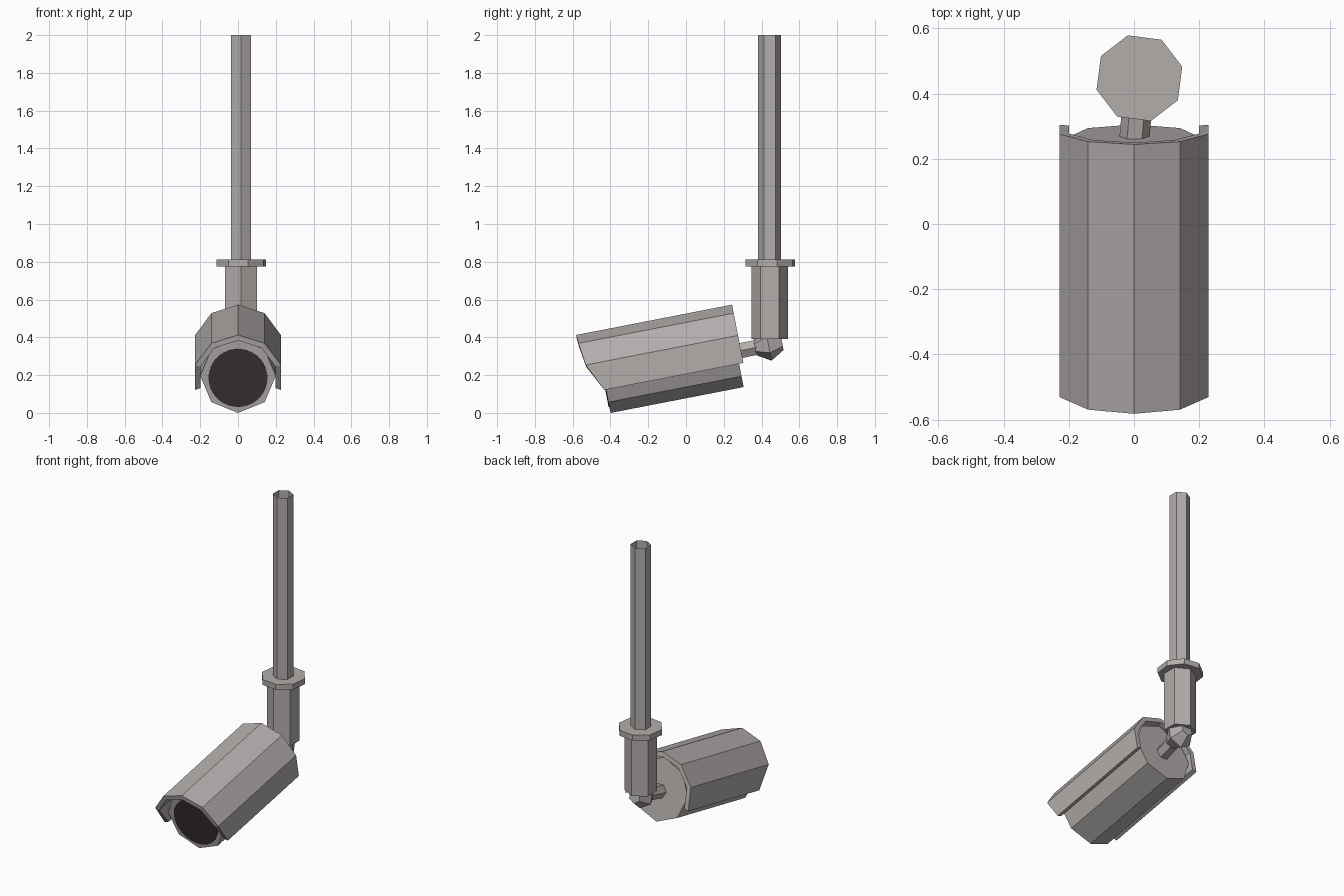
import bpy, bmesh, math
from mathutils import Vector

if "Cube" in bpy.data.objects:
    bpy.data.objects.remove(bpy.data.objects["Cube"])


def material(name, rgb):
    m = bpy.data.materials.new(name)
    m.diffuse_color = (*rgb, 1)
    m.use_nodes = True
    m.node_tree.nodes["Principled BSDF"].inputs["Base Color"].default_value = m.diffuse_color
    return m


GREY = material("warm grey", (0.45, 0.42, 0.41))
DARK = material("lens black", (0.042, 0.032, 0.031))


def finish(bm, name, mat):
    bmesh.ops.recalc_face_normals(bm, faces=bm.faces)
    me = bpy.data.meshes.new(name)
    bm.to_mesh(me)
    bm.free()
    me.materials.append(mat)
    ob = bpy.data.objects.new(name, me)
    bpy.context.collection.objects.link(ob)
    return ob


def loft(name, stations, sides, rot=0, mat=GREY, caps=True):
    """Straight faceted solid through (centre, radius) stations."""
    pts = [Vector(p) for p, r in stations]
    axis = (pts[-1] - pts[0]).normalized()
    e1 = Vector((1, 0, 0))
    e1 = (e1 - axis * e1.dot(axis)).normalized()
    e2 = axis.cross(e1)
    bm = bmesh.new()
    rings = []
    for p, (_, r) in zip(pts, stations):
        ring = []
        for i in range(sides):
            a = math.radians(rot) + math.tau * i / sides
            ring.append(bm.verts.new(p + r * (math.cos(a) * e1 + math.sin(a) * e2)))
        rings.append(ring)
    for lo, hi in zip(rings, rings[1:]):
        for i in range(sides):
            j = (i + 1) % sides
            bm.faces.new((lo[i], lo[j], hi[j], hi[i]))
    if caps:
        bm.faces.new(rings[0])
        bm.faces.new(rings[-1])
    return finish(bm, name, mat)


# Camera frame: origin at the centre of the body's back, tilted 11 degrees
TILT = math.radians(11)
BACK = Vector((0, 0.267, 0.333))
AX = Vector((0, math.cos(TILT), math.sin(TILT)))
UP = Vector((0, -math.sin(TILT), math.cos(TILT)))


def cam(x, s, u):
    return BACK + Vector((x, 0, 0)) + AX * s + UP * u


# Octagonal camera body and round lens plate
loft("camera_body", [(cam(0, -0.718, 0), 0.2), (cam(0, 0, 0), 0.2)], 8)
loft("lens", [(cam(0, -0.722, -0.011), 0.156), (cam(0, -0.716, -0.011), 0.156)], 40, mat=DARK)

# Sun hood: seven corners of a decagon shell, front edge swept back at the sides
FRONT = {0: -0.818, 1: -0.814, 2: -0.798, 3: -0.727}
bm = bmesh.new()
sections = []
for k in range(-3, 4):
    a = math.radians(36 * k)
    sections.append([bm.verts.new(cam(r * math.sin(a), s, r * math.cos(a)))
                     for r, s in ((0.24, FRONT[abs(k)]), (0.24, 0.023),
                                  (0.21, 0.023), (0.21, FRONT[abs(k)]))])
for p, q in zip(sections, sections[1:]):
    for i in range(4):
        j = (i + 1) % 4
        bm.faces.new((p[i], p[j], q[j], q[i]))
bm.faces.new(sections[0])
bm.faces.new(sections[-1])
finish(bm, "sun_hood", GREY)

# Mounting arm and faceted elbow
PX, PY = 0.0165, 0.443
ELBOW = Vector((PX, 0.437, 0.36))
loft("mount_arm", [(cam(0, -0.02, -0.008), 0.046), (ELBOW, 0.046)], 6)
loft("elbow_joint", [(ELBOW - AX * 0.073, 0.042), (ELBOW, 0.085),
                     (ELBOW + AX * 0.073, 0.042)], 6, rot=30)

# Hexagonal sleeve, octagonal flange and open-topped pole
loft("sleeve", [((PX, PY, 0.39), 0.097), ((PX, PY, 0.78), 0.097)], 6, rot=30)
loft("flange", [((PX, PY + 0.004, 0.776), 0.136), ((PX, PY + 0.004, 0.812), 0.136)], 8, rot=15)
loft("pole", [((PX, PY, 0.8), 0.061), ((PX, PY, 2.0), 0.061)], 6, rot=30, caps=False)
